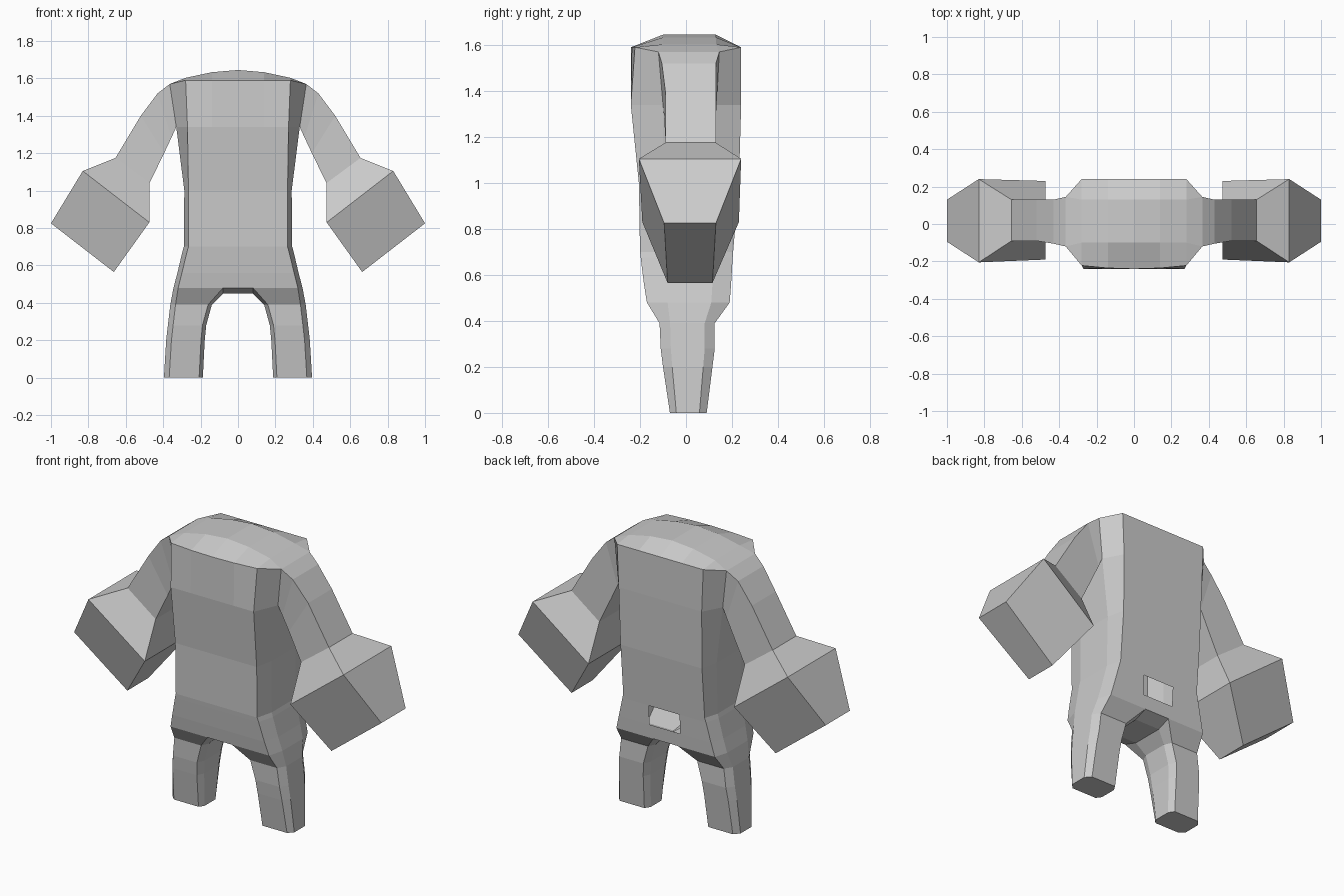
import bpy, bmesh

if "Cube" in bpy.data.objects:
    bpy.data.objects.remove(bpy.data.objects["Cube"])


def finish(bm, name):
    """Weld, turn the mesh into an object and mirror it across x = 0."""
    bmesh.ops.remove_doubles(bm, verts=bm.verts, dist=0.0005)
    bmesh.ops.recalc_face_normals(bm, faces=bm.faces)
    me = bpy.data.meshes.new(name)
    bm.to_mesh(me)
    bm.free()
    ob = bpy.data.objects.new(name, me)
    bpy.context.collection.objects.link(ob)
    m = ob.modifiers.new("Mirror", 'MIRROR')
    m.use_clip = True
    return ob


def bridge(bm, a, b, closed, skip=()):
    n = len(a)
    for i in range(n if closed else n - 1):
        if i not in skip:
            j = (i + 1) % n
            bm.faces.new((a[i], a[j], b[j], b[i]))


# Torso: half rings running from front centre round the side to back centre
def half_ring(bm, z, c, fx, sx, yf, yb, sf, sb):
    drop = 0.02 if z > 1.5 else 0
    curve = 0.018 if z > 1.5 else 0
    pts = [(0, yf, z), (c, yf + curve / 4, z), (fx, yf + curve, z), (sx, sf, z - drop),
           (sx, sb, z - drop), (fx, yb, z), (c, yb, z), (0, yb, z)]
    return [bm.verts.new(p) for p in pts]


bm = bmesh.new()
rows = [  # z, centre column, flat half width, side x, y front/back, side y front/back
    (1.59, 0.14, 0.28, 0.365, -0.24, 0.24, -0.12, 0.145),
    (1.34, 0.14, 0.27, 0.330, -0.24, 0.24, -0.10, 0.13),
    (1.00, 0.12, 0.265, 0.287, -0.205, 0.23, -0.10, 0.125),
    (0.70, 0.10, 0.265, 0.290, -0.20, 0.205, -0.10, 0.12),
    (0.675, 0.10, 0.272, 0.297, -0.197, 0.203, -0.10, 0.12),
    (0.56, 0.10, 0.30, 0.324, -0.183, 0.196, -0.09, 0.115),
    (0.48, 0.08, 0.32, 0.345, -0.17, 0.19, -0.08, 0.11),
]
rings = [half_ring(bm, *r) for r in rows]
for i in range(len(rings) - 1):
    # arm opening at the shoulder, small tail opening low on the back
    skip = {0: (3,), 4: (6,)}.get(i, ())
    bridge(bm, rings[i], rings[i + 1], False, skip)

# Shoulder top: sloped front and back strips with a level strip between
top = rings[0]
front = [bm.verts.new((x, -0.10, z)) for x, z in ((0, 1.645), (0.14, 1.633), (0.28, 1.603))]
back = [bm.verts.new((x, 0.13, z)) for x, z in ((0, 1.645), (0.14, 1.633), (0.28, 1.603))]
bridge(bm, top[:4], front + [top[3]], False, (2,))
bm.faces.new((top[2], top[3], front[2]))
bridge(bm, [top[7], top[6], top[5]], back, False)
bm.faces.new((top[5], top[4], back[2]))
bridge(bm, front + [top[3]], back + [top[4]], False)

# Crotch: three strips joining the legs
hip = rings[-1]
q = [bm.verts.new((x, y, 0.45)) for x, y in ((0, -0.08), (0.08, -0.08), (0.08, 0.11), (0, 0.11))]
bm.faces.new((hip[0], hip[1], q[1], q[0]))
bm.faces.new(q)
bm.faces.new((q[3], q[2], hip[6], hip[7]))

# Leg: eight-sided rings continuing from the hip
ring = hip[1:7] + [q[2], q[1]]
for z, xi, xo, yf, yb in ((0.39, 0.14, 0.362, -0.115, 0.125), (0.28, 0.17, 0.375, -0.11, 0.125),
                          (0.20, 0.178, 0.384, -0.10, 0.115), (0.0, 0.188, 0.396, -0.07, 0.09)):
    sf, sb = yf * 0.6, yb * 0.65
    new = [bm.verts.new((x, y, z)) for x, y in (
        (xi + 0.02, yf), (xo - 0.028, yf), (xo, sf), (xo, sb),
        (xo - 0.028, yb), (xo - 0.09, yb), (xi, sb), (xi, sf))]
    new[5].co.x = xi + 0.02
    bridge(bm, ring, new, True)
    ring = new
bm.faces.new(ring)
finish(bm, "torso_and_legs")


# Arm and hand: four-sided rings given by an upper and a lower edge
def limb(name, sections, cap):
    bm = bmesh.new()
    prev = None
    for (xu, zu, fu, bu), (xl, zl, fl, bl) in sections:
        cur = [bm.verts.new(p) for p in ((xu, fu, zu), (xu, bu, zu), (xl, bl, zl), (xl, fl, zl))]
        if prev:
            bridge(bm, prev, cur, True)
        prev = cur
    if cap:
        bm.faces.new(prev)
    ob = finish(bm, name)
    # open tubes: make sure the normals point outward
    return ob


wrist = ((0.655, 1.175, -0.09, 0.13), (0.473, 1.04, -0.09, 0.13))
limb("arms", [
    ((0.365, 1.57, -0.12, 0.145), (0.33, 1.34, -0.10, 0.13)),
    ((0.43, 1.52, -0.105, 0.13), (0.355, 1.285, -0.095, 0.13)),
    ((0.52, 1.40, -0.09, 0.13), (0.395, 1.20, -0.09, 0.13)),
    wrist], False)
limb("hands", [
    wrist,
    ((0.83, 1.105, -0.205, 0.24), (0.474, 0.83, -0.19, 0.23)),
    ((1.0, 0.825, -0.095, 0.13), (0.664, 0.565, -0.08, 0.115))], True)
